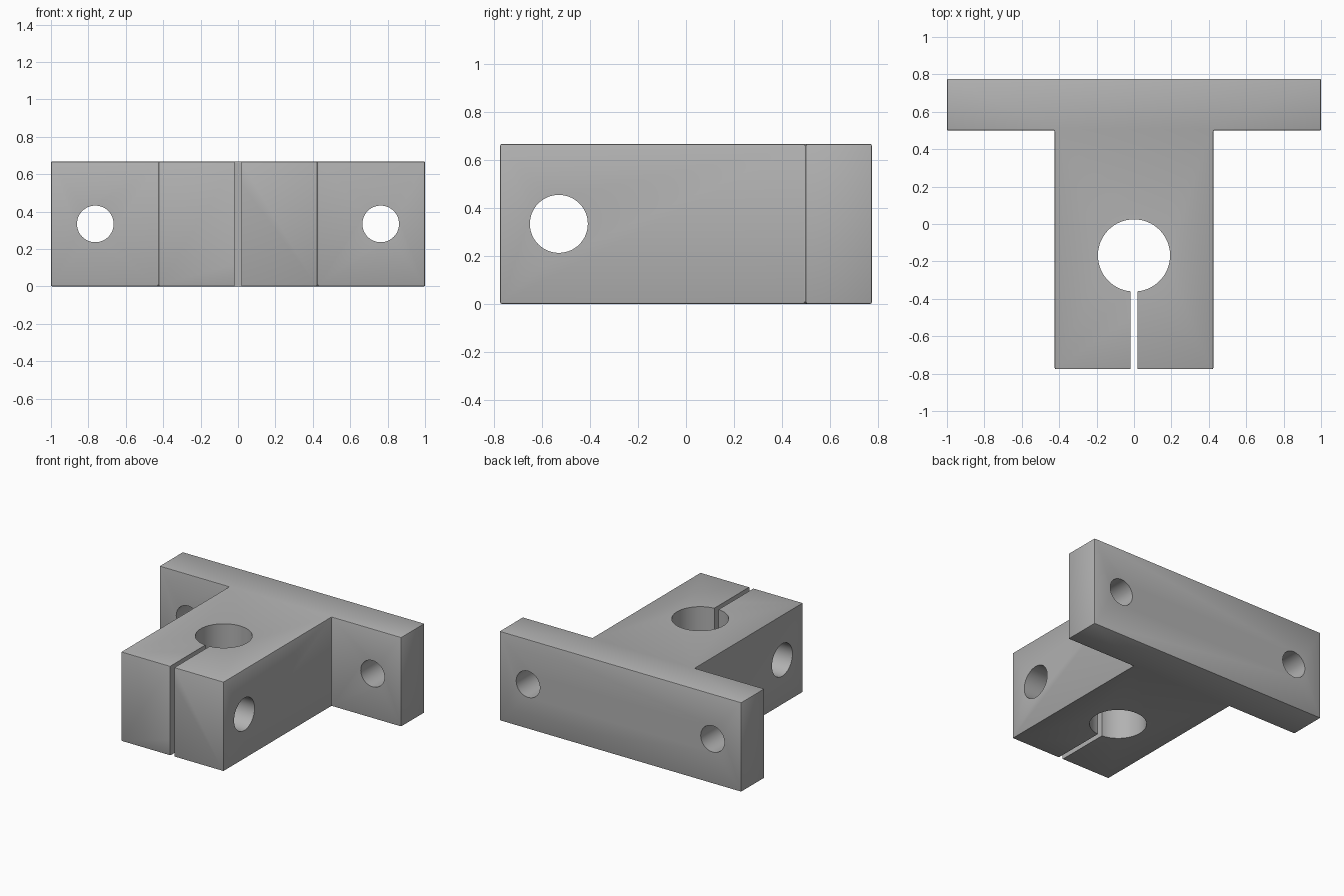
import bpy
import bmesh
from math import pi, radians

if "Cube" in bpy.data.objects:
    bpy.data.objects.remove(bpy.data.objects["Cube"], do_unlink=True)

HEIGHT = 0.668
MID = HEIGHT / 2
FRONT, SHOULDER, BACK = -0.776, 0.5, 0.776
STEM, FLANGE = 0.424, 1.0
BORE_Y, BORE_R = -0.168, 0.193

grey = bpy.data.materials.new("machined grey")
grey.use_nodes = True
COLOUR = (0.445, 0.445, 0.445, 1)
grey.diffuse_color = COLOUR
grey.node_tree.nodes["Principled BSDF"].inputs["Base Color"].default_value = COLOUR


def extruded(name, outline, height):
    """Solid prism standing on the ground from a half outline mirrored in x."""
    mesh = bpy.data.meshes.new(name)
    bm = bmesh.new()
    points = outline + [(-x, y) for x, y in reversed(outline)]
    face = bm.faces.new([bm.verts.new((x, y, 0)) for x, y in points])
    top = bmesh.ops.extrude_face_region(bm, geom=[face])["geom"]
    verts = [v for v in top if isinstance(v, bmesh.types.BMVert)]
    bmesh.ops.translate(bm, verts=verts, vec=(0, 0, height))
    bmesh.ops.recalc_face_normals(bm, faces=bm.faces)
    bm.to_mesh(mesh)
    bm.free()
    obj = bpy.data.objects.new(name, mesh)
    bpy.context.collection.objects.link(obj)
    obj.data.materials.append(grey)
    return obj


def drill(name, radius, location, rotation):
    bpy.ops.mesh.primitive_cylinder_add(vertices=64, radius=radius, depth=3,
                                        location=location, rotation=rotation)
    return finish_cutter(bpy.context.object, name)


def finish_cutter(obj, name):
    obj.name = name
    obj.hide_render = True
    if not obj.data.materials:
        obj.data.materials.append(grey)
    return obj


# T-shaped block with lightly eased edges
block = extruded("shaft_support_block", [
    (STEM, FRONT), (STEM, SHOULDER), (FLANGE, SHOULDER), (FLANGE, BACK)], HEIGHT)
ease = block.modifiers.new("eased edges", 'BEVEL')
ease.width = 0.007
ease.segments = 2
ease.limit_method = 'ANGLE'

# Shaft bore, clamp screw hole and two mounting holes
cutters = [
    drill("shaft_bore_cutter", BORE_R, (0, BORE_Y, MID), (0, 0, 0)),
    drill("clamp_hole_cutter", 0.121, (0, -0.531, MID), (0, pi / 2, 0)),
]
for side, sign in (("left", 1), ("right", -1)):
    cutters.append(drill(side + "_mounting_hole_cutter", 0.098,
                         (sign * 0.763, SHOULDER, MID), (pi / 2, 0, 0)))

# Clamp slot from the bore to the front face
bpy.ops.mesh.primitive_cube_add(size=1, location=(0, BORE_Y - 0.5, MID))
slot = bpy.context.object
slot.scale = (0.036, 1, 2)
cutters.append(finish_cutter(slot, "clamp_slot_cutter"))

for cutter in cutters:
    cut = block.modifiers.new(cutter.name, 'BOOLEAN')
    cut.object = cutter
    cut.operation = 'DIFFERENCE'
    cut.solver = 'EXACT'

# Bake the cuts, then discard the cutters
bpy.ops.object.select_all(action='DESELECT')
block.select_set(True)
bpy.context.view_layer.objects.active = block
for modifier in list(block.modifiers):
    bpy.ops.object.modifier_apply(modifier=modifier.name)
for cutter in cutters:
    bpy.data.objects.remove(cutter, do_unlink=True)
bpy.ops.object.shade_smooth_by_angle(angle=radians(30))
